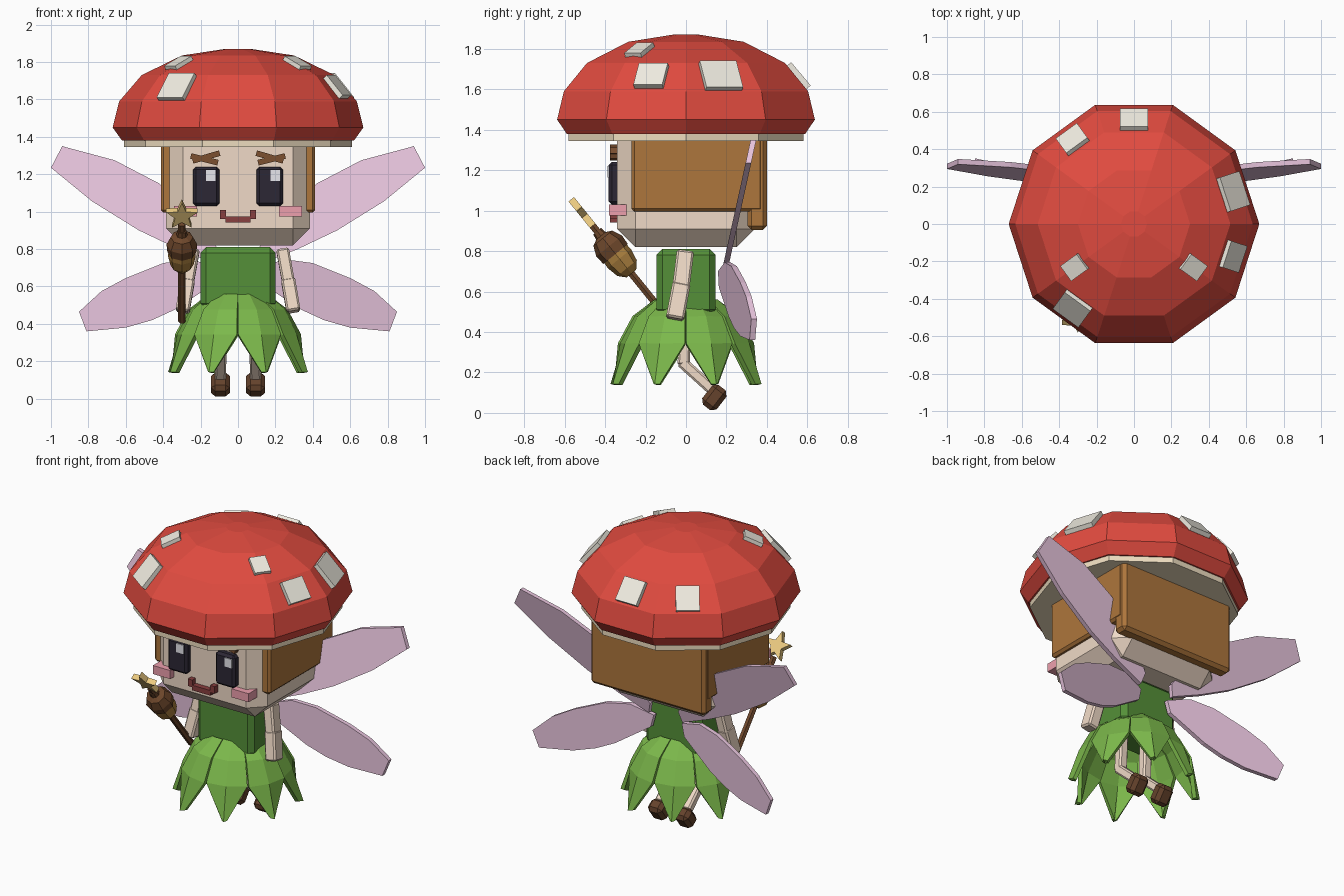
import bpy, bmesh
from math import sin, cos, pi, radians, atan2
from mathutils import Matrix, Vector

if "Cube" in bpy.data.objects:
    bpy.data.objects.remove(bpy.data.objects["Cube"])

COL = dict(red=(.75, .07, .05), cream=(.85, .72, .52), spot=(.88, .85, .76), skin=(.87, .70, .57),
           hair=(.42, .18, .045), dark=(.025, .02, .035), glint=(.8, .8, .85), brow=(.2, .08, .03),
           mouth=(.25, .05, .05), pink=(.85, .35, .42), body=(.09, .28, .04), leaf=(.2, .48, .07),
           boot=(.13, .055, .025), wing=(.8, .55, .72), wood=(.16, .065, .025), nut=(.42, .22, .05),
           gold=(.85, .6, .22))
MATS = {}


def finish(name, bm, col, matrix=None):
    bmesh.ops.recalc_face_normals(bm, faces=bm.faces)
    me = bpy.data.meshes.new(name)
    bm.to_mesh(me)
    bm.free()
    if col not in MATS:
        MATS[col] = bpy.data.materials.new(col)
        MATS[col].diffuse_color = (*COL[col], 1)
    me.materials.append(MATS[col])
    ob = bpy.data.objects.new(name, me)
    if matrix:
        ob.matrix_world = matrix
    bpy.context.collection.objects.link(ob)
    return ob


def box(name, size, loc, col, bevel=0, rot=None):
    bm = bmesh.new()
    bmesh.ops.create_cube(bm, size=1)
    bmesh.ops.scale(bm, vec=size, verts=bm.verts)
    if bevel:
        bmesh.ops.bevel(bm, geom=bm.edges[:], offset=bevel, segments=1, affect='EDGES')
    return finish(name, bm, col, Matrix.Translation(loc) @ (rot or Matrix()))


def span(name, lo, hi, col, bevel=0):
    lo, hi = Vector(lo), Vector(hi)
    return box(name, hi - lo, (lo + hi) / 2, col, bevel)


def limb(name, a, b, w, d, col, bevel=0.01):
    a, b = Vector(a), Vector(b)
    v = b - a
    z = v.normalized()
    y = z.cross(Vector((1, 0, 0))).normalized()
    rot = Matrix((y.cross(z), y, z)).transposed().to_4x4()
    return box(name, (w, d, v.length), (a + b) / 2, col, bevel, rot)


def lathe(name, profile, n, col, matrix=None):
    bm = bmesh.new()
    rings = [[bm.verts.new((r * cos(2 * pi * i / n), r * sin(2 * pi * i / n), z)) for i in range(n)]
             for r, z in profile]
    for a, b in zip(rings, rings[1:]):
        for i in range(n):
            bm.faces.new((a[i], a[(i + 1) % n], b[(i + 1) % n], b[i]))
    bm.faces.new(rings[0])
    bm.faces.new(rings[-1])
    return finish(name, bm, col, matrix)


def slab(name, pts, off, col, matrix=None):
    bm = bmesh.new()
    off = Vector(off) / 2
    a = [bm.verts.new(Vector(p) - off) for p in pts]
    b = [bm.verts.new(Vector(p) + off) for p in pts]
    bm.faces.new(a)
    bm.faces.new(b)
    for i in range(len(a)):
        j = (i + 1) % len(a)
        bm.faces.new((a[i], a[j], b[j], b[i]))
    return finish(name, bm, col, matrix)


# Mushroom cap with rim
lathe("cap", [(.62, 1.38), (.67, 1.45), (.635, 1.59), (.515, 1.73), (.3, 1.835), (.07, 1.87)], 10, 'red')
lathe("cap_rim", [(.61, 1.345), (.61, 1.39)], 10, 'cream')

# Cap spots: angle, radius, height, elevation, slope length, width
for a, r, z, e, l, w in [(18, .555, 1.665, 40, .17, .19), (234, .555, 1.665, 40, .17, .17),
                         (90, .555, 1.665, 40, .15, .15), (126, .555, 1.665, 40, .15, .14),
                         (342, .555, 1.665, 40, .14, .15), (216, .39, 1.79, 64, .12, .10),
                         (324, .39, 1.79, 64, .12, .10)]:
    rot = Matrix.Rotation(radians(a), 4, 'Z') @ Matrix.Rotation(radians(90 - e), 4, 'Y')
    box("cap_spot", (l, w, .035), (r * cos(radians(a)), r * sin(radians(a)), z), 'spot', 0, rot)

# Head and hair
span("head", (-.385, -.34, .82), (.385, .34, 1.5), 'skin', .09)
span("hair_sides", (-.413, -.27, .995), (.413, .38, 1.42), 'hair', .015)
span("hair_back", (-.41, .305, .905), (.41, .4, 1.42), 'hair', .02)

# Face
for s in (-1, 1):
    span("eye", (s * .17 - .07, -.382, 1.03), (s * .17 + .07, -.325, 1.24), 'dark', .015)
    gx = .2 if s > 0 else -.145
    span("eye_glint", (gx - .026, -.388, 1.165), (gx + .026, -.37, 1.222), 'glint')
    for t, dx, dz in ((16, 0, .012), (-14, .01, 0)):
        box("brow", (.15, .04, .03), (s * (.17 + dx), -.357, 1.28 + dz), 'brow', 0,
            Matrix.Rotation(radians(s * t), 4, 'Y'))
    span("cheek", (s * .28 - .062, -.38, .975), (s * .28 + .062, -.29, 1.03), 'pink')
    span("mouth_corner", (s * .08 - .016, -.375, .962), (s * .08 + .016, -.325, 1.008), 'mouth')
span("mouth", (-.066, -.375, .942), (.066, -.325, .975), 'mouth')

# Torso
span("torso", (-.2, -.147, .48), (.2, .147, .81), 'body', .03)

# Leaf skirt
for k in range(8):
    g = .012 * (k % 2)
    bm = bmesh.new()
    rows = [[bm.verts.new((r + (.025 if y == 0 else 0) + g, y, z)) for y in (-w, 0, w)]
            for r, w, z in ((.125, .055, .55), (.225, .095, .47), (.29, .12, .34), (.355, .012, .14))]
    for a, b in zip(rows, rows[1:]):
        for i in range(2):
            bm.faces.new((a[i], a[i + 1], b[i + 1], b[i]))
    ob = finish("skirt_leaf", bm, 'leaf', Matrix.Rotation(radians(22.5 + 45 * k), 4, 'Z'))
    m = ob.modifiers.new("thickness", 'SOLIDIFY')
    m.thickness = .025
    m.offset = 0

# Arms, legs and boots
for s in (-1, 1):
    limb("upper_arm", (s * .238, -.003, .8), (s * .27, -.025, .62), .068, .085, 'skin')
    limb("forearm", (s * .267, -.022, .64), (s * .297, -.055, .465), .075, .09, 'skin')
    limb("thigh", (s * .09, .0, .52), (s * .092, -.012, .235), .06, .06, 'skin')
    limb("shin", (s * .092, -.025, .255), (s * .094, .13, .115), .06, .055, 'skin')
    limb("boot", (s * .094, .102, .027), (s * .094, .178, .125), .1, .09, 'boot', .022)

# Wings: outline in x and z, tilted backwards
UPPER = [(.12, .72), (.32, .8), (.53, .9), (.78, 1.055), (1, 1.235), (.94, 1.35),
         (.66, 1.275), (.42, 1.15), (.24, .99), (.1, .79)]
LOWER = [(.12, .62), (.34, .475), (.46, .42), (.6, .38), (.81, .36), (.85, .465),
         (.73, .575), (.6, .645), (.4, .725), (.25, .745), (.1, .7)]
for s in (-1, 1):
    slab("upper_wing", [(s * x, .195 + .22 * (z - .72), z) for x, z in UPPER], (0, .028, 0), 'wing')
    slab("lower_wing", [(s * x, .15 + .22 * x, z) for x, z in LOWER], (0, .028, 0), 'wing')

# Wand: built upright, then leaned forwards
lean = Matrix.Translation((-.3, -.153, .545)) @ Matrix.Rotation(atan2(.63, .777), 4, 'X')
lathe("wand_stick", [(.02, -.17), (.02, .5)], 6, 'wood', lean)
lathe("wand_nut", [(.03, .185), (.062, .22), (.074, .28), (.07, .34)], 8, 'nut', lean)
lathe("wand_nut_cap", [(.078, .31), (.082, .36), (.06, .41), (.03, .425), (.025, .455)], 8, 'wood', lean)
star = [((.088 if i % 2 == 0 else .038) * sin(i * pi / 5), 0,
         .565 + (.093 if i % 2 == 0 else .04) * cos(i * pi / 5)) for i in range(10)]
slab("wand_star", star, (0, .035, 0), 'gold', lean)

for m in bpy.data.materials:
    if m.users and not m.is_grease_pencil:
        m.use_nodes = True
        m.node_tree.nodes["Principled BSDF"].inputs["Base Color"].default_value = m.diffuse_color
